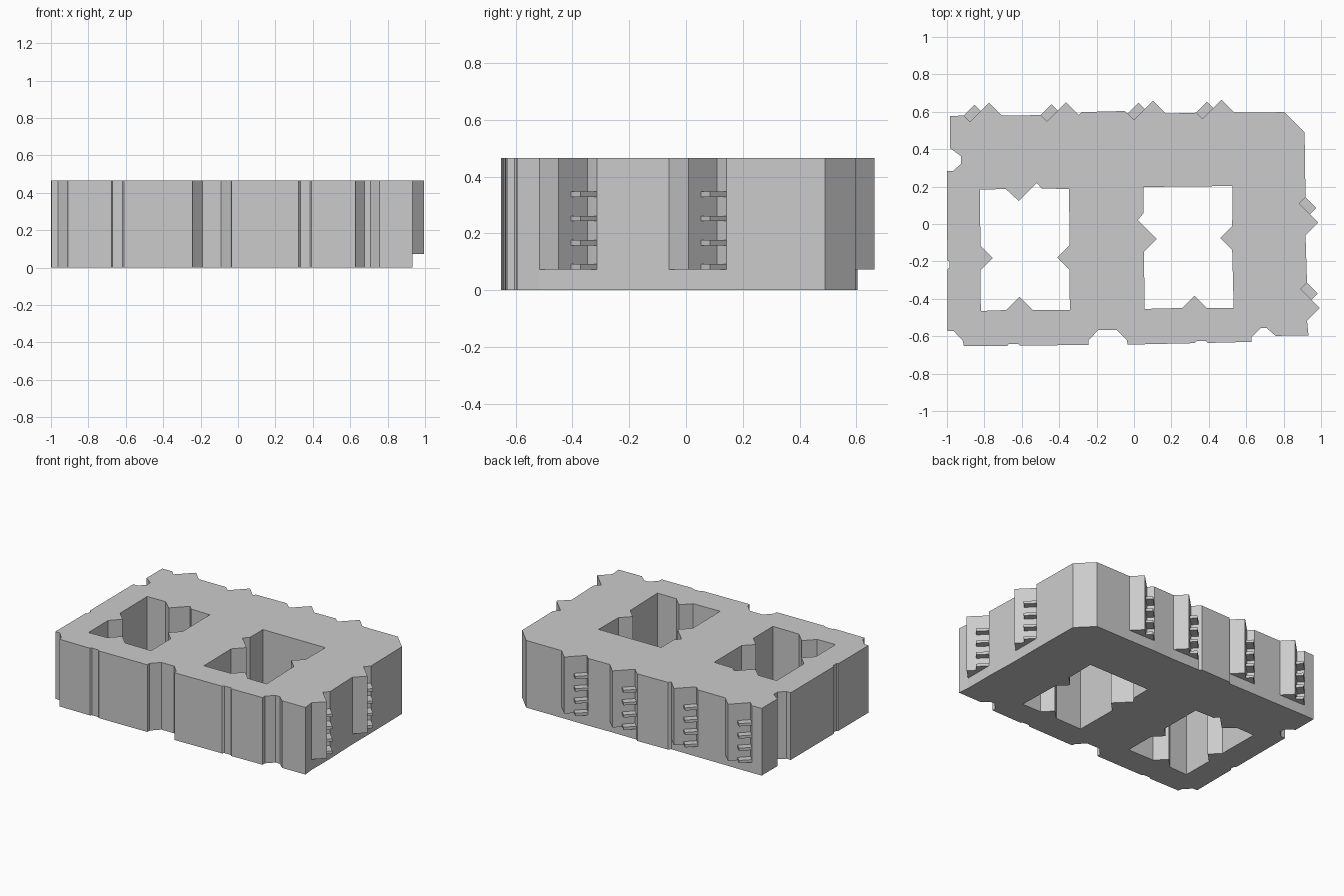
import bpy
import bmesh
from mathutils import Vector
from mathutils.geometry import tessellate_polygon

if "Cube" in bpy.data.objects:
    bpy.data.objects.remove(bpy.data.objects["Cube"], do_unlink=True)

TOP = .465
LEDGE = .073

stone = bpy.data.materials.new("plain_grey")
stone.use_nodes = True
grey = (.6, .6, .6, 1)
stone.diffuse_color = grey
stone.node_tree.nodes["Principled BSDF"].inputs["Base Color"].default_value = grey


def add_cap(bm, loops, z):
    """Flat face inside the first outline; further outlines are holes."""
    loops = [[Vector((x, y, z)) for x, y in loop] for loop in loops]
    verts = [bm.verts.new(p) for loop in loops for p in loop]
    for triangle in tessellate_polygon(loops):
        bm.faces.new([verts[i] for i in triangle])


def add_walls(bm, loop, low, high):
    """Upright walls along a closed outline."""
    rings = [[bm.verts.new((x, y, z)) for x, y in loop] for z in (low, high)]
    for i in range(len(loop)):
        bm.faces.new((rings[0][i - 1], rings[0][i], rings[1][i], rings[1][i - 1]))


def finish(bm, name):
    bmesh.ops.remove_doubles(bm, verts=bm.verts, dist=.0001)
    bmesh.ops.recalc_face_normals(bm, faces=bm.faces)
    mesh = bpy.data.meshes.new(name)
    bm.to_mesh(mesh)
    bm.free()
    mesh.materials.append(stone)
    obj = bpy.data.objects.new(name, mesh)
    bpy.context.collection.objects.link(obj)


# Latch: a notch followed by a pointed ridge, as (along the wall, outward)
DEPTH = .033
NOTCH = [(-DEPTH, 0), (0, -DEPTH), (DEPTH, 0)]
RIDGE = [(DEPTH, 0), (.102, .069), (.17, 0)]
LATCH = NOTCH + RIDGE[1:]
PLAIN = [NOTCH[0], RIDGE[0], RIDGE[2]]
TOOTH = [(-DEPTH, 0), (0, -DEPTH), (.058, .025), (.025, .058)]
BACK_LATCHES = [(-.877, .58), (-.465, .582), (0, .59), (.366, .595)]
SIDE_LATCHES = [(.917, .11), (.925, -.347)]


def place(profile, origin):
    x, y = origin
    if origin in SIDE_LATCHES:
        return [(x + o, y - s) for s, o in profile]
    return [(x + s, y + o) for s, o in profile]


def outline(profile):
    """Outer wall, clockwise from the back right corner."""
    back = [place(profile, p) for p in BACK_LATCHES]
    sides = [place(profile, p) for p in SIDE_LATCHES]
    pts = [(-.984, .577)] + back[0] + back[1]
    pts += [(-.28, .598), (-.05, .604)] + back[2] + back[3]
    pts += [(.805, .598), (.912, .49)] + sides[0] + sides[1]
    # front wall with its grooves and nicks
    pts += [(.933, -.595), (.757, -.598), (.709, -.556), (.677, -.556),
            (.629, -.604), (.629, -.63), (.394, -.636), (.385, -.625),
            (.335, -.625), (.324, -.637), (-.034, -.645), (-.039, -.62),
            (-.092, -.566), (-.19, -.566), (-.242, -.62), (-.242, -.646),
            (-.61, -.651), (-.618, -.641), (-.67, -.641), (-.677, -.651)]
    # right wall with its corner cut, nick and groove
    pts += [(-.91, -.651), (-.915, -.625), (-.963, -.573), (-.997, -.573),
            (-.997, -.24), (-.986, -.235), (-.986, -.2), (-.998, -.195),
            (-1, .283), (-.968, .283), (-.926, .32), (-.926, .363),
            (-.984, .406)]
    return pts


def spike(x, y, dx, dy, size=.065):
    """Pointed rib on a hole wall; (dx, dy) points into the hole."""
    tip = Vector((dx, dy)) * size
    half = Vector((dy, -dx)) * size
    base = Vector((x, y))
    return [tuple(base + half), tuple(base + tip), tuple(base - half)]


# Two through holes, clockwise from the back right corner
right_hole = ([(-.824, .184), (-.685, .187), (-.616, .123), (-.52, .219),
               (-.493, .19), (-.347, .187)]
              + spike(-.345, -.179, -1, 0)
              + [(-.343, -.46)]
              + spike(-.612, -.46, 0, 1, .07)
              + [(-.819, -.465)]
              + spike(-.821, -.182, 1, 0))
left_hole = ([(.052, .198), (.527, .203)]
             + spike(.525, -.075, -1, 0)
             + [(.533, -.449)]
             + spike(.324, -.449, 0, 1)
             + [(.057, -.454), (.053, -.15), (.121, -.08),
                (.02, .021), (.052, .059)])
holes = [right_hole, left_hole]

# Block body: plain walls below the ledge, latched walls above it
block = bmesh.new()
add_cap(block, [outline(PLAIN)] + holes, 0)
add_cap(block, [outline(LATCH)] + holes, TOP)
add_walls(block, outline(PLAIN), 0, LEDGE)
add_walls(block, outline(LATCH), LEDGE, TOP)
for hole in holes:
    add_walls(block, hole, 0, TOP)
# Notch floors and ridge undersides
for origin in BACK_LATCHES + SIDE_LATCHES:
    for triangle in (NOTCH, RIDGE):
        add_cap(block, [place(triangle, origin)], LEDGE)
finish(block, "block")

# Four small teeth bridging each latch notch
teeth = bmesh.new()
for origin in BACK_LATCHES + SIDE_LATCHES:
    shape = place(TOOTH, origin)
    for row in range(4):
        z = LEDGE + .085 * row
        add_cap(teeth, [shape], z)
        add_cap(teeth, [shape], z + .019)
        add_walls(teeth, shape, z, z + .019)
finish(teeth, "latch_teeth")
